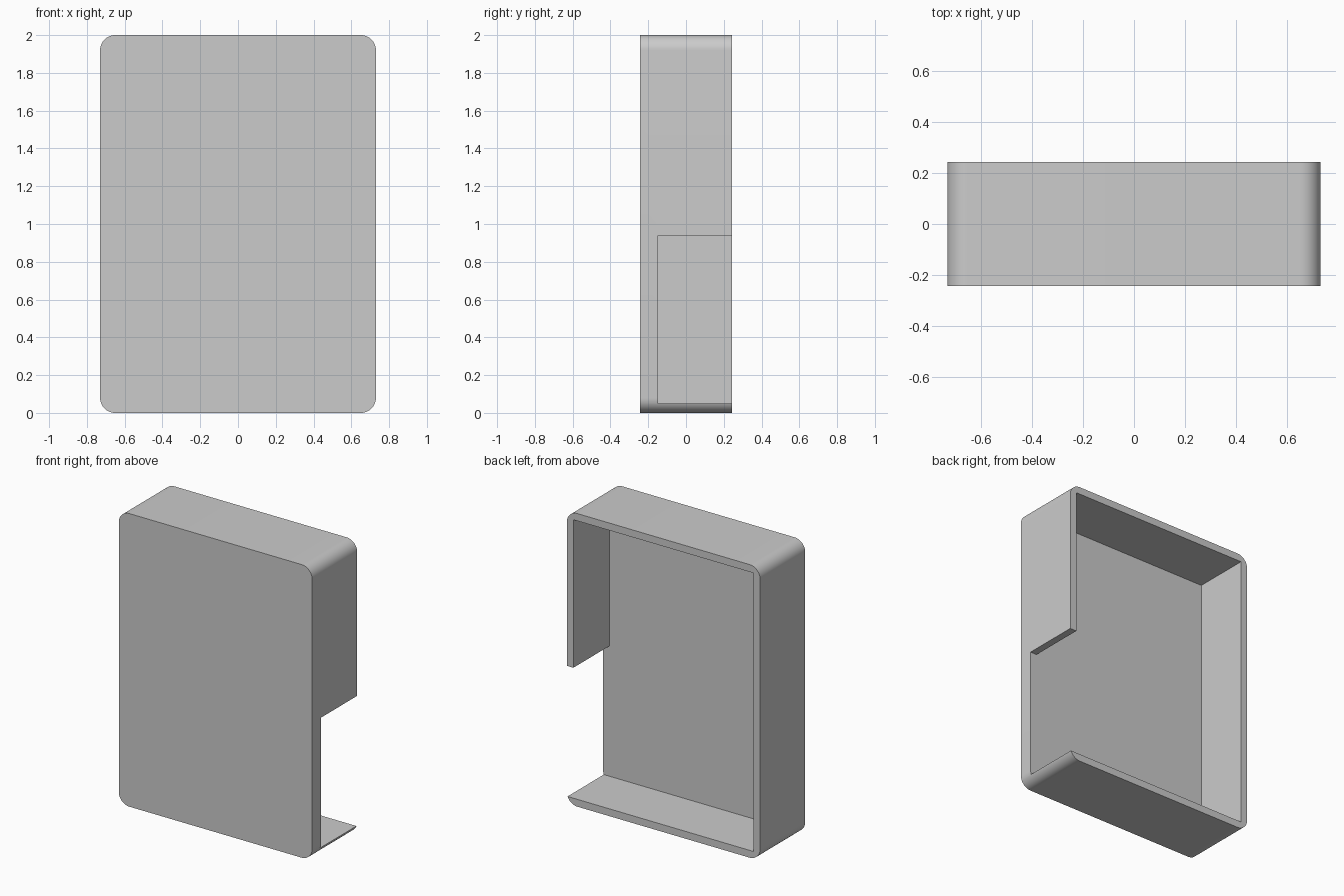
import bpy
import bmesh
from math import cos, sin, pi

cube = bpy.data.objects.get("Cube")
if cube:
    bpy.data.objects.remove(cube, do_unlink=True)

HALF_W, HEIGHT, HALF_D = 0.73, 2.0, 0.243
RADIUS, WALL = 0.08, 0.05
FLOOR_Y = -0.148      # inner face of the front panel
NOTCH_TOP = 0.94

grey = bpy.data.materials.new("plain grey")
grey.use_nodes = True
grey.diffuse_color = (0.6, 0.6, 0.6, 1)
grey.node_tree.nodes["Principled BSDF"].inputs["Base Color"].default_value = grey.diffuse_color


def prism(name, profile, y0, y1):
    """Extrude an (x, z) outline along y."""
    bm = bmesh.new()
    face = bm.faces.new([bm.verts.new((x, y0, z)) for x, z in profile])
    grown = bmesh.ops.extrude_face_region(bm, geom=[face])["geom"]
    moved = [v for v in grown if isinstance(v, bmesh.types.BMVert)]
    bmesh.ops.translate(bm, verts=moved, vec=(0, y1 - y0, 0))
    bmesh.ops.recalc_face_normals(bm, faces=bm.faces)
    mesh = bpy.data.meshes.new(name)
    bm.to_mesh(mesh)
    bm.free()
    mesh.materials.append(grey)
    obj = bpy.data.objects.new(name, mesh)
    bpy.context.collection.objects.link(obj)
    return obj


def rounded_outline(half_w, height, r, steps=12):
    points = []
    centres = [(half_w - r, height - r), (r - half_w, height - r),
               (r - half_w, r), (half_w - r, r)]
    for quarter, (cx, cz) in enumerate(centres):
        for i in range(steps + 1):
            a = (quarter + i / steps) * pi / 2
            points.append((cx + r * cos(a), cz + r * sin(a)))
    return points


# Rounded case block
case = prism("open_back_case", rounded_outline(HALF_W, HEIGHT, RADIUS), -HALF_D, HALF_D)

# Pocket from the back, widened low down to open the left wall
inner, top = HALF_W - WALL, HEIGHT - WALL
pocket = [(-inner, WALL), (1, WALL), (1, NOTCH_TOP),
          (inner, NOTCH_TOP), (inner, top), (-inner, top)]
cutter = prism("pocket_cutter", pocket, FLOOR_Y, 0.5)
cutter.hide_render = True

cut = case.modifiers.new("Pocket", "BOOLEAN")
cut.operation = "DIFFERENCE"
cut.solver = "EXACT"
cut.object = cutter

bpy.ops.object.select_all(action="DESELECT")
case.select_set(True)
bpy.context.view_layer.objects.active = case
bpy.ops.object.modifier_apply(modifier=cut.name)
bpy.data.objects.remove(cutter, do_unlink=True)
bpy.ops.object.shade_smooth_by_angle()
